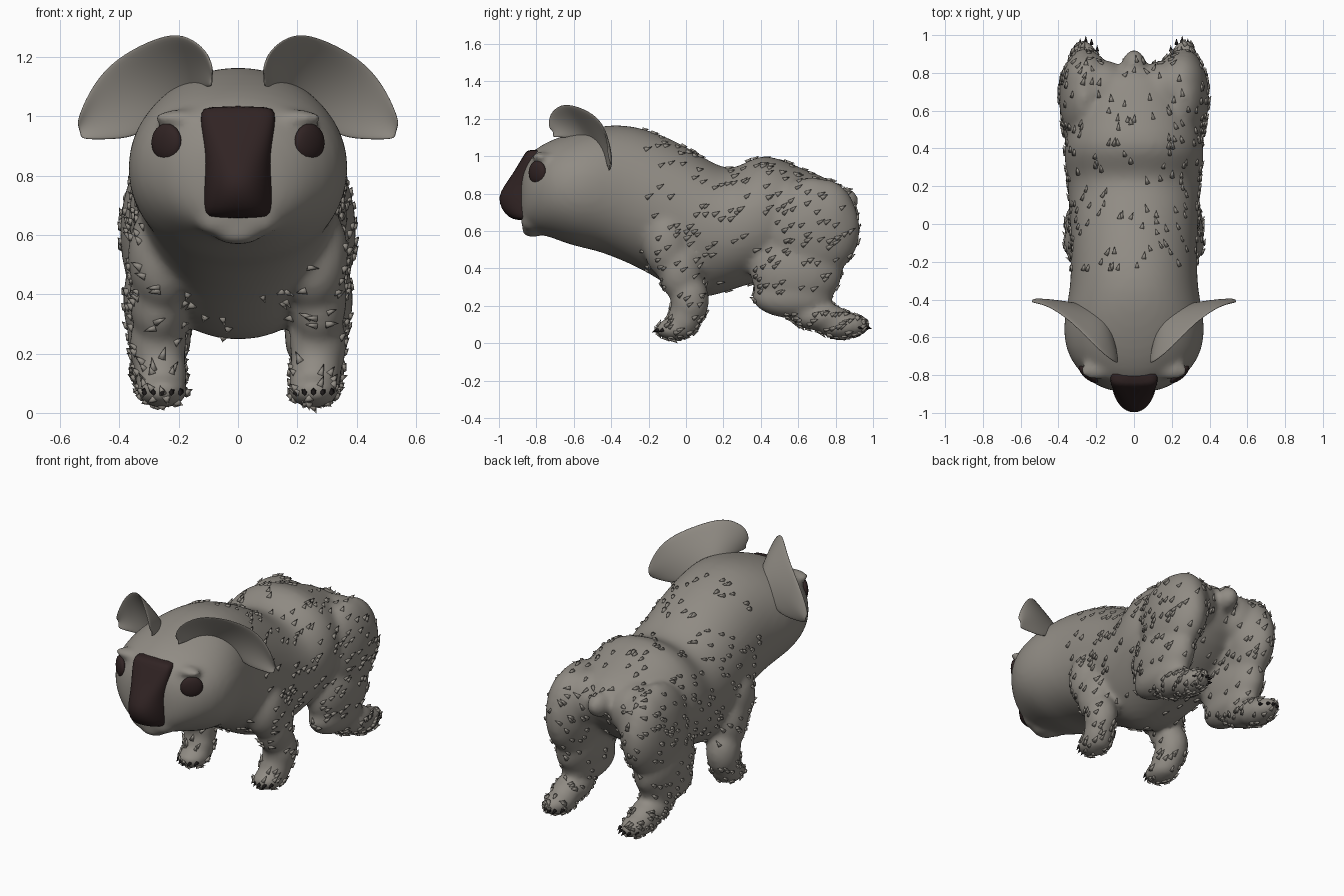
import bpy, bmesh, math, random
from mathutils import Vector, Matrix

cube = bpy.data.objects.get("Cube")
if cube:
    bpy.data.objects.remove(cube, do_unlink=True)
random.seed(7)


def material(name, rgb):
    m = bpy.data.materials.new(name)
    m.use_nodes = True
    color = (*rgb, 1)
    m.diffuse_color = color
    bsdf = next(n for n in m.node_tree.nodes if n.type == 'BSDF_PRINCIPLED')
    bsdf.inputs["Base Color"].default_value = color
    bsdf.inputs["Roughness"].default_value = 0.8
    return m


FUR = material("warm grey fur", (0.28, 0.26, 0.23))
DARK = material("dark brown skin", (0.03, 0.017, 0.017))
CLAW = material("black claw", (0.012, 0.01, 0.01))


def finish(name, bm, mat):
    bmesh.ops.recalc_face_normals(bm, faces=bm.faces)
    me = bpy.data.meshes.new(name)
    bm.to_mesh(me)
    bm.free()
    ob = bpy.data.objects.new(name, me)
    bpy.context.collection.objects.link(ob)
    me.materials.append(mat)
    for p in me.polygons:
        p.use_smooth = True
    return ob


def subdivide(ob, levels):
    sub = ob.modifiers.new("round", 'SUBSURF')
    sub.levels = sub.render_levels = levels


def loft(bm, rings):
    rows = [[bm.verts.new(p) for p in ring] for ring in rings]
    for a, b in zip(rows, rows[1:]):
        for i in range(len(a)):
            j = (i + 1) % len(a)
            bm.faces.new((a[i], a[j], b[j], b[i]))
    bm.faces.new(rows[0])
    bm.faces.new(rows[-1])


def blob(bm, center, radii, rot=Matrix()):
    mat = Matrix.Translation(center) @ rot @ Matrix.Diagonal((*radii, 1))
    bmesh.ops.create_icosphere(bm, subdivisions=3, radius=1, matrix=mat)


def spike(bm, base, direction, radius, length):
    d = Vector(direction).normalized()
    rot = d.to_track_quat('Z', 'Y').to_matrix().to_4x4()
    bmesh.ops.create_cone(bm, cap_ends=True, segments=6, radius1=radius, radius2=0,
                          depth=length, matrix=Matrix.Translation(Vector(base) + d * length * 0.3) @ rot)


def oval(count, power):
    for i in range(count):
        a = 2 * math.pi * i / count
        c, s = math.cos(a), math.sin(a)
        yield (math.copysign(abs(c) ** (2 / power), c), math.copysign(abs(s) ** (2 / power), s))


# Head and trunk: y, half width, bottom, top
SECTIONS = [
    (-0.89, 0.10, 0.66, 0.89), (-0.865, 0.18, 0.61, 0.97), (-0.82, 0.255, 0.59, 1.035),
    (-0.72, 0.345, 0.565, 1.09), (-0.60, 0.378, 0.515, 1.13), (-0.48, 0.37, 0.495, 1.16),
    (-0.35, 0.34, 0.445, 1.175), (-0.20, 0.335, 0.375, 1.145), (-0.06, 0.34, 0.28, 1.085),
    (0.05, 0.345, 0.235, 1.025), (0.14, 0.35, 0.25, 0.965), (0.24, 0.355, 0.28, 0.925),
    (0.32, 0.37, 0.31, 0.97), (0.42, 0.375, 0.33, 1.02), (0.55, 0.335, 0.40, 0.965),
    (0.70, 0.27, 0.52, 0.905), (0.83, 0.15, 0.66, 0.85)]
bm = bmesh.new()
loft(bm, [[(w * u, y, (lo + hi) / 2 + (hi - lo) / 2 * v) for u, v in oval(28, 2.1)]
          for y, w, lo, hi in SECTIONS])

# Front legs, hind legs with rump, then muzzle and brow, blended into the trunk
PAIRED = [
    ((0.255, -0.10, 0.53), (0.12, 0.13, 0.19)), ((0.27, -0.03, 0.39), (0.10, 0.12, 0.17)),
    ((0.27, 0.02, 0.23), (0.098, 0.105, 0.15)), ((0.26, -0.01, 0.13), (0.092, 0.09, 0.10)),
    ((0.255, -0.055, 0.075), (0.088, 0.115, 0.06)),
    ((0.26, 0.67, 0.61), (0.14, 0.265, 0.28)), ((0.265, 0.59, 0.38), (0.125, 0.25, 0.21)),
    ((0.25, 0.74, 0.64), (0.14, 0.18, 0.24)), ((0.16, 0.71, 0.72), (0.15, 0.16, 0.16)),
    ((0.265, 0.57, 0.25), (0.11, 0.22, 0.12)), ((0.265, 0.72, 0.14), (0.098, 0.16, 0.075)),
    ((0.265, 0.83, 0.095), (0.086, 0.145, 0.072)),
    ((0.06, -0.83, 0.645), (0.085, 0.055, 0.05)), ((0.20, -0.775, 0.995), (0.09, 0.05, 0.028))]
for (x, y, z), r in PAIRED:
    for s in (-1, 1):
        blob(bm, (s * x, y, z), r)
blob(bm, (0, -0.82, 0.60), (0.08, 0.06, 0.035))
blob(bm, (0, 0.84, 0.76), (0.065, 0.085, 0.075))
body = finish("body", bm, FUR)
subdivide(body, 1)
rem = body.modifiers.new("blend", 'REMESH')
rem.mode, rem.voxel_size, rem.use_smooth_shade = 'VOXEL', 0.017, True
smo = body.modifiers.new("soften", 'SMOOTH')
smo.factor, smo.iterations = 0.5, 11
bpy.context.view_layer.update()
skin = bpy.data.meshes.new_from_object(body.evaluated_get(bpy.context.evaluated_depsgraph_get()))
body.modifiers.clear()
body.data = skin
skin.materials.clear()
skin.materials.append(FUR)
for p in skin.polygons:
    p.use_smooth = True
    p.material_index = 0

# Fur tufts scattered over the trunk and legs, denser toward the feet
bm = bmesh.new()
made = 0
for p in random.sample(list(skin.polygons), len(skin.polygons)):
    c, n = p.center, p.normal
    chance = 1.0 if c.z < 0.16 else 0.5 if abs(c.x) > 0.33 else 0.3
    if n.z < -0.6 and c.z > 0.16:
        chance = 0.1
    if c.y < -0.25 or random.random() > chance:
        continue
    flow = Vector((random.uniform(-0.2, 0.2), 0.7, 0.4))
    flow -= n * flow.dot(n)
    spike(bm, c, flow.normalized() + n * 0.35, random.uniform(0.011, 0.016),
          random.uniform(0.034, 0.048))
    made += 1
    if made >= 720:
        break
finish("fur_tufts", bm, FUR)

# Nose: height, half width, front, back, squareness
NOSE = [(0.655, 0.10, 0.895, 0.82, 2.6), (0.67, 0.118, 0.95, 0.82, 2.3),
        (0.72, 0.121, 0.99, 0.82, 2.1), (0.78, 0.12, 1.006, 0.82, 2.0),
        (0.84, 0.116, 0.975, 0.82, 2.1), (0.90, 0.12, 0.93, 0.82, 2.6),
        (0.97, 0.126, 0.888, 0.82, 3.2), (1.015, 0.126, 0.862, 0.81, 3.5),
        (1.035, 0.11, 0.845, 0.80, 3.5)]
bm = bmesh.new()
loft(bm, [[(w * u, -b + (f - b) * v, z) for u, v in oval(28, power)]
          for z, w, f, b, power in NOSE])
subdivide(finish("nose", bm, DARK), 1)

# Ears: cupped shells between a rim and a root curve
RIM = [(0.085, -0.735, 1.15), (0.10, -0.735, 1.215), (0.15, -0.70, 1.26), (0.215, -0.64, 1.287),
       (0.33, -0.52, 1.245), (0.435, -0.445, 1.18), (0.505, -0.42, 1.085), (0.545, -0.415, 0.98)]
ROOT = [(0.09, -0.72, 1.10), (0.10, -0.64, 1.10), (0.13, -0.54, 1.09), (0.18, -0.47, 1.06),
        (0.26, -0.43, 0.99), (0.34, -0.415, 0.925), (0.45, -0.41, 0.92), (0.53, -0.415, 0.922)]
for s, side in ((1, "left"), (-1, "right")):
    bm = bmesh.new()
    grid = []
    for a, b in zip(RIM, ROOT):
        row = []
        for k in range(5):
            q = Vector(a).lerp(Vector(b), k / 4)
            q.y += 0.016 * math.sin(math.pi * k / 4)
            row.append(bm.verts.new((s * q.x, q.y, q.z)))
        grid.append(row)
    for g, h in zip(grid, grid[1:]):
        for k in range(4):
            bm.faces.new((g[k], g[k + 1], h[k + 1], h[k]))
    ear = finish(side + "_ear", bm, FUR)
    shell = ear.modifiers.new("shell", 'SOLIDIFY')
    shell.thickness, shell.offset = 0.012, 0
    subdivide(ear, 2)

    # Eye
    bm = bmesh.new()
    blob(bm, (s * 0.241, -0.795, 0.912), (0.064, 0.026, 0.064), Matrix.Rotation(s * 0.72, 4, 'Z'))
    finish(side + "_eye", bm, DARK)

    # Claws on the front and hind feet
    bm = bmesh.new()
    for i in range(-2, 3):
        x = s * 0.255 + i * 0.03
        spike(bm, (x, -0.158 + 0.008 * i * i, 0.07), (0, -1, -0.5), 0.012, 0.035)
        spike(bm, (x, 0.97 - 0.012 * i * i, 0.085), (0, 1, -0.4), 0.011, 0.035)
    finish(side + "_claws", bm, CLAW)
